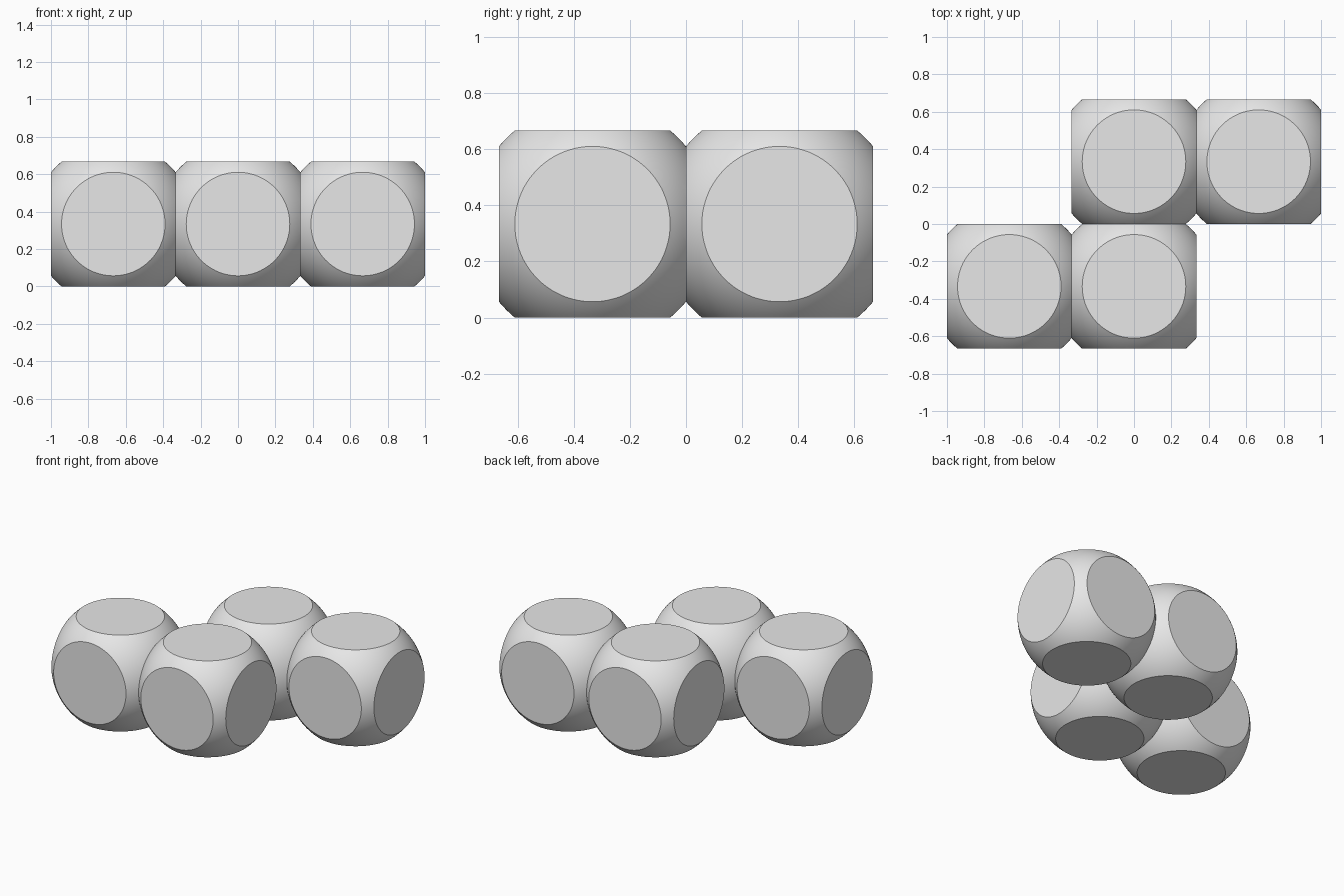
import bpy
import bmesh
import math
from mathutils import Vector

if "Cube" in bpy.data.objects:
    bpy.data.objects.remove(bpy.data.objects["Cube"], do_unlink=True)

HALF = 1 / 3            # half the width of one block
RADIUS = 1.3 * HALF     # sphere that rounds the block's corners

# One plain grey for the whole model
grey = bpy.data.materials.new("light_grey")
grey.use_nodes = True
colour = (0.8, 0.8, 0.8, 1)
grey.diffuse_color = colour
grey.node_tree.nodes["Principled BSDF"].inputs["Base Color"].default_value = colour


def rounded_block_mesh():
    """Sphere sliced flat on all six sides."""
    bm = bmesh.new()
    bmesh.ops.create_uvsphere(bm, u_segments=128, v_segments=64, radius=RADIUS)
    for axis in range(3):
        for sign in (1, -1):
            normal = Vector((0, 0, 0))
            normal[axis] = sign
            cut = bmesh.ops.bisect_plane(
                bm, geom=bm.verts[:] + bm.edges[:] + bm.faces[:],
                plane_co=normal * HALF, plane_no=normal, clear_outer=True)
            rim = [e for e in cut["geom_cut"] if isinstance(e, bmesh.types.BMEdge)]
            bmesh.ops.contextual_create(bm, geom=rim)
    bmesh.ops.remove_doubles(bm, verts=bm.verts[:], dist=0.0005)
    bmesh.ops.recalc_face_normals(bm, faces=bm.faces[:])

    # Round skin is smooth, discs are flat with a crisp rim
    for face in bm.faces:
        centre = face.calc_center_median()
        face.smooth = max(abs(c) for c in centre) < HALF - 0.0001
    for edge in bm.edges:
        edge.smooth = all(f.smooth for f in edge.link_faces)
    mesh = bpy.data.meshes.new("rounded_block")
    bm.to_mesh(mesh)
    bm.free()
    mesh.materials.append(grey)
    return mesh


# Four blocks in a stepped row, sharing one mesh
block_mesh = rounded_block_mesh()
places = {
    "front_right_block": (-2, -1),
    "front_middle_block": (0, -1),
    "back_middle_block": (0, 1),
    "back_left_block": (2, 1),
}
for name, (x, y) in places.items():
    block = bpy.data.objects.new(name, block_mesh)
    block.location = (x * HALF, y * HALF, HALF)
    bpy.context.collection.objects.link(block)
